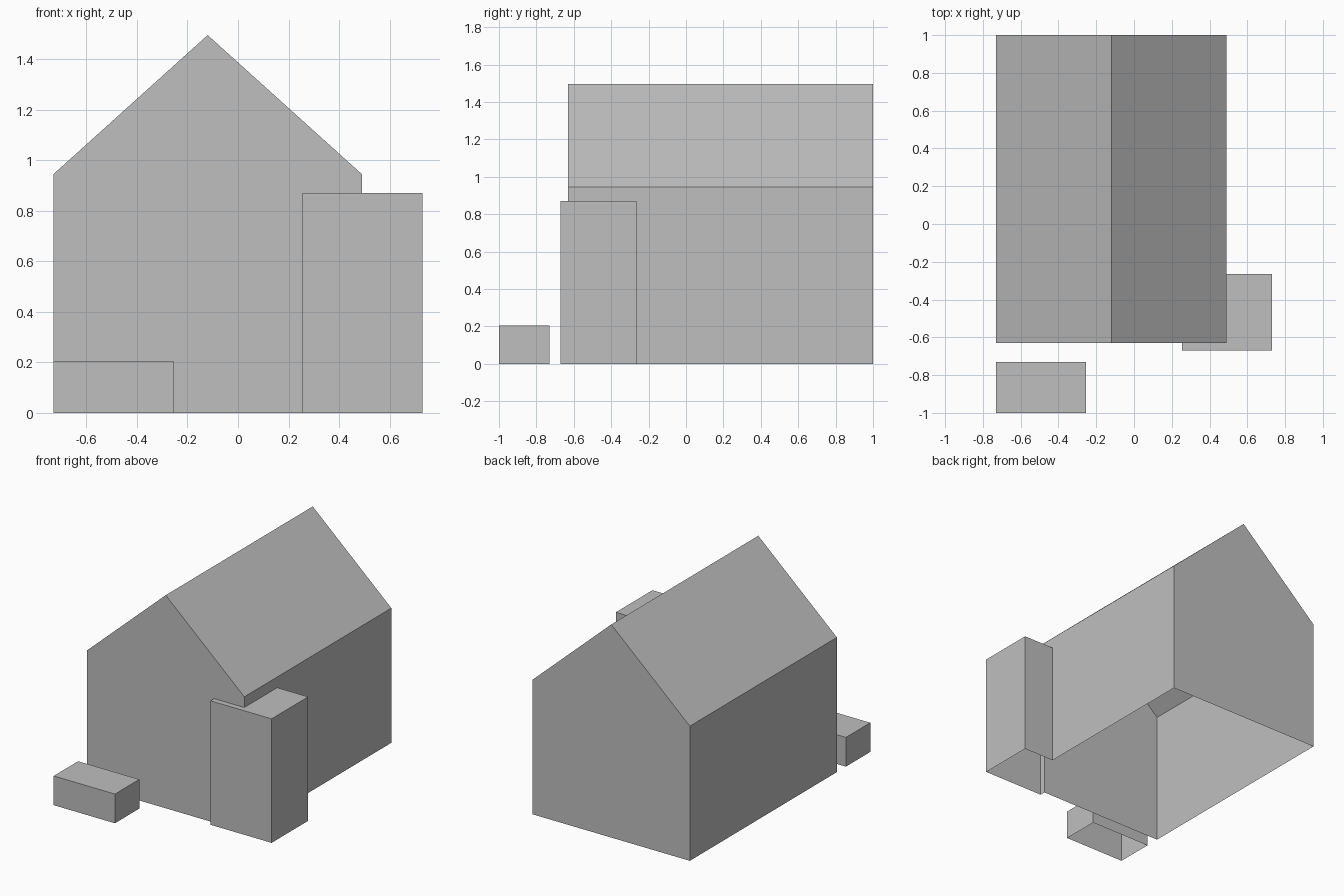
import bpy
import bmesh
from mathutils import Vector

default_cube = bpy.data.objects.get("Cube")
if default_cube:
    bpy.data.objects.remove(default_cube, do_unlink=True)

# Single plain material
grey = bpy.data.materials.new("light_grey")
grey.use_nodes = True
colour = (0.52, 0.52, 0.52, 1.0)
grey.diffuse_color = colour
grey.node_tree.nodes["Principled BSDF"].inputs["Base Color"].default_value = colour


def prism(name, profile, y_front, y_back):
    """Extrude an (x, z) profile from front to back into a closed solid."""
    bm = bmesh.new()
    face = bm.faces.new([bm.verts.new((x, y_front, z)) for x, z in profile])
    extruded = bmesh.ops.extrude_face_region(bm, geom=[face])["geom"]
    verts = [v for v in extruded if isinstance(v, bmesh.types.BMVert)]
    bmesh.ops.translate(bm, verts=verts, vec=Vector((0, y_back - y_front, 0)))
    bmesh.ops.recalc_face_normals(bm, faces=bm.faces)
    mesh = bpy.data.meshes.new(name)
    bm.to_mesh(mesh)
    bm.free()
    mesh.materials.append(grey)
    obj = bpy.data.objects.new(name, mesh)
    bpy.context.collection.objects.link(obj)
    return obj


def block(name, x0, x1, y0, y1, bottom, top):
    return prism(name, [(x0, bottom), (x1, bottom), (x1, top), (x0, top)], y0, y1)


def open_at_ground(obj):
    """Trim everything below the ground, leaving an open-bottomed shell."""
    bm = bmesh.new()
    bm.from_mesh(obj.data)
    bmesh.ops.bisect_plane(bm, geom=bm.verts[:] + bm.edges[:] + bm.faces[:],
                           plane_co=(0, 0, 0), plane_no=(0, 0, 1), clear_inner=True)
    bm.to_mesh(obj.data)
    bm.free()


# Gabled house body, sunk below ground before trimming
left, right, eave, ridge = -0.73, 0.49, 0.945, 1.495
house = prism("house_with_corner_annex",
              [(left, -0.2), (right, -0.2), (right, eave),
               ((left + right) / 2, ridge), (left, eave)], -0.63, 1.0)

# Corner annex merged into the house so that no inner walls remain
annex = block("corner_annex", 0.255, 0.73, -0.67, -0.265, -0.3, 0.87)
annex.hide_render = True
union = house.modifiers.new("join_annex", "BOOLEAN")
union.operation = "UNION"
union.solver = "EXACT"
union.object = annex
bpy.context.view_layer.update()
evaluated = house.evaluated_get(bpy.context.evaluated_depsgraph_get())
merged = bpy.data.meshes.new_from_object(evaluated)
house.modifiers.clear()
house.data = merged
bpy.data.objects.remove(annex, do_unlink=True)
open_at_ground(house)

# Low free-standing box in front of the house
low_box = block("low_front_box", -0.73, -0.255, -1.0, -0.73, -0.1, 0.205)
open_at_ground(low_box)
